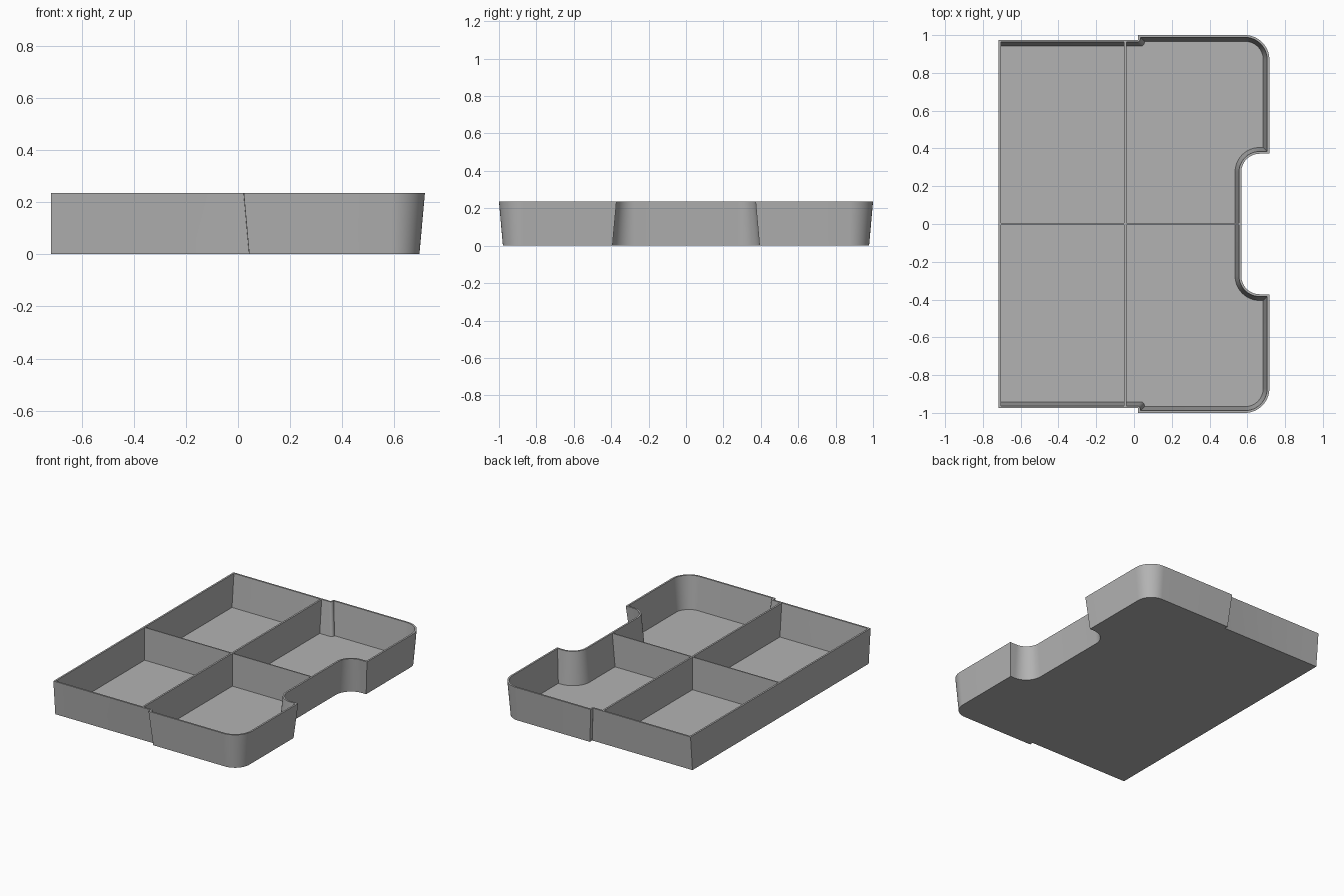
import bpy, bmesh
from math import sin, cos, pi, radians

cube = bpy.data.objects.get("Cube")
if cube:
    bpy.data.objects.remove(cube)

HEIGHT, FLOOR = 0.235, 0.01
WALL, DRAFT = 0.012, 0.021

grey = bpy.data.materials.new("plain grey")
grey.use_nodes = True
grey.diffuse_color = (0.45, 0.45, 0.45, 1)
grey.node_tree.nodes["Principled BSDF"].inputs["Base Color"].default_value = grey.diffuse_color


def arc(cx, cy, r, start, end, steps):
    angles = [radians(start + (end - start) * i / steps) for i in range(steps + 1)]
    return [(cx + r * cos(a), cy + r * sin(a)) for a in angles]


def outline(inset, back_inset, step_radius):
    """Tray outline moved inward; the straight left side has its own inset."""
    step_x, step_y = 0.022 + inset, 0.975 - inset
    half = [(-0.717 + back_inset, step_y)]
    # small step in the side wall
    half += arc(step_x - step_radius, step_y + step_radius, step_radius, -90, 0, 6)
    half += [(step_x, 1 - inset)]
    # rounded outer corner
    half += arc(0.587, 0.87, 0.13 - inset, 90, 0, 16)
    # notch with rounded inner corner
    half += [(0.717 - inset, 0.372 + inset)]
    half += arc(0.665, 0.275, 0.097 + inset, 90, 180, 16)
    return half + [(x, -y) for x, y in reversed(half)]


def finish(bm, name, smooth=False):
    bmesh.ops.recalc_face_normals(bm, faces=bm.faces)
    mesh = bpy.data.meshes.new(name)
    bm.to_mesh(mesh)
    bm.free()
    obj = bpy.data.objects.new(name, mesh)
    bpy.context.collection.objects.link(obj)
    mesh.materials.append(grey)
    if smooth:
        bpy.ops.object.select_all(action='DESELECT')
        obj.select_set(True)
        bpy.context.view_layer.objects.active = obj
        bpy.ops.object.shade_smooth_by_angle(angle=radians(30))


# Tray shell: bottom, outer wall, rim, inner wall, floor
bm = bmesh.new()
levels = [
    (outline(DRAFT, 0, 0.002), 0),
    (outline(0, 0, 0.002), HEIGHT),
    (outline(WALL, WALL, 0.018), HEIGHT),
    (outline(WALL + DRAFT, WALL, 0.018), FLOOR),
]
rings = [[bm.verts.new((x, y, z)) for x, y in pts] for pts, z in levels]
for low, high in zip(rings, rings[1:]):
    for i in range(len(low)):
        j = (i + 1) % len(low)
        bm.faces.new((low[i], low[j], high[j], high[i]))
bm.faces.new(rings[0])
bm.faces.new(rings[-1])
finish(bm, "tray_shell", smooth=True)


def divider(name, profile, thickness, offset, along_x):
    """Thin upright plate from a (distance, height) profile."""
    bm = bmesh.new()
    sides = []
    for s in (offset - thickness / 2, offset + thickness / 2):
        sides.append([bm.verts.new((d, s, z) if along_x else (s, d, z)) for d, z in profile])
    a, b = sides
    bm.faces.new(a)
    bm.faces.new(b)
    for i in range(len(a)):
        j = (i + 1) % len(a)
        bm.faces.new((a[i], a[j], b[j], b[i]))
    finish(bm, name)


# Dividers, with ends following the sloped walls
top, base = HEIGHT - 0.001, FLOOR / 2
divider("cross_divider", [(-0.948, base), (0.948, base), (0.968, top), (-0.968, top)],
        0.012, -0.046, False)
divider("long_divider", [(-0.71, base), (0.541, base), (0.561, top), (-0.71, top)],
        0.008, 0, True)
